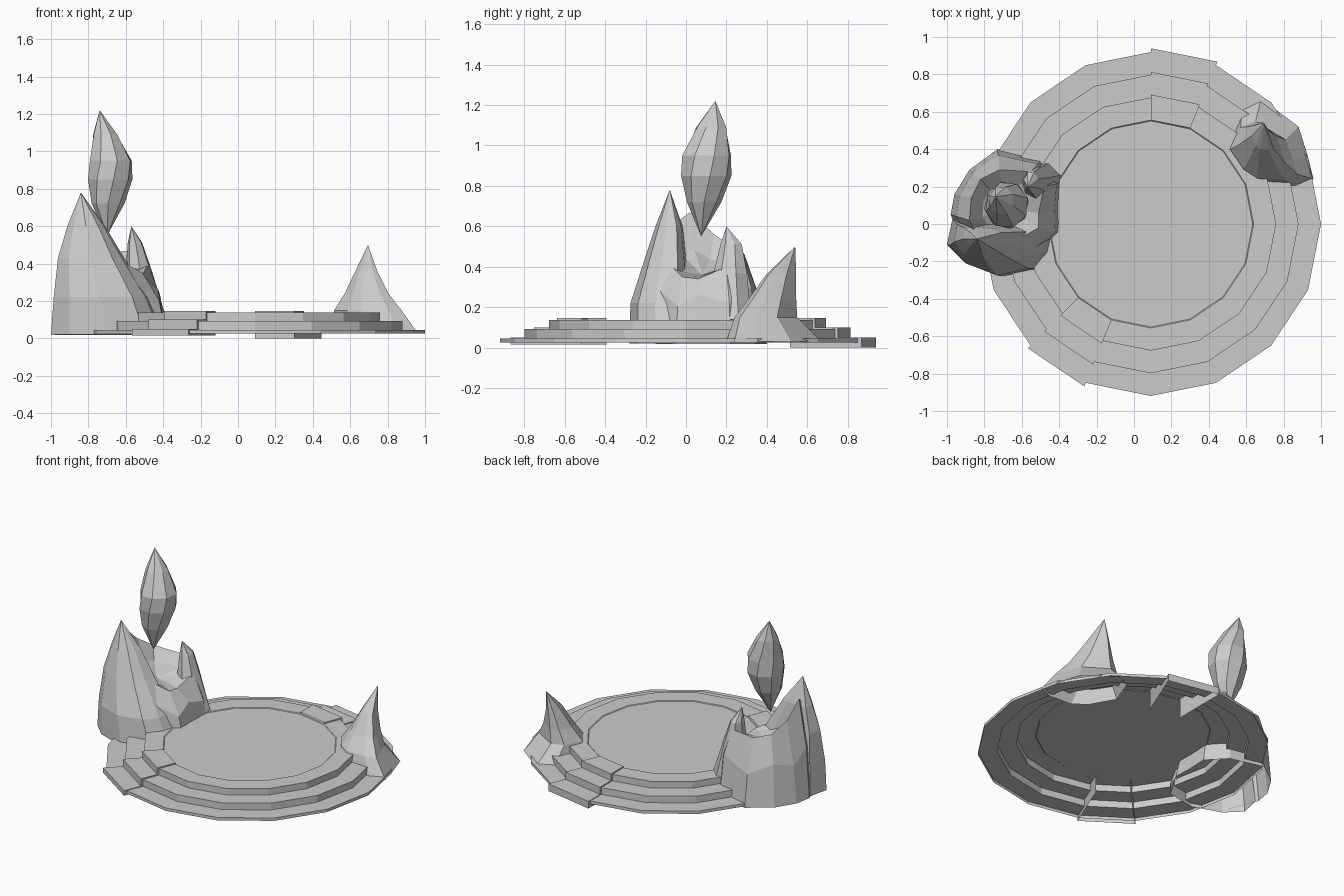
import bpy, math
import bmesh
from mathutils import Vector

if "Cube" in bpy.data.objects:
    bpy.data.objects.remove(bpy.data.objects["Cube"])

CX = 0.09  # platform centre


def make(name, verts, faces):
    me = bpy.data.meshes.new(name)
    me.from_pydata([tuple(v) for v in verts], [], faces)
    bm = bmesh.new()
    bm.from_mesh(me)
    bmesh.ops.recalc_face_normals(bm, faces=bm.faces)
    bm.to_mesh(me)
    bm.free()
    ob = bpy.data.objects.new(name, me)
    bpy.context.collection.objects.link(ob)
    return ob


def loft(name, rings, tip, bottom=None):
    """Join equal-length rings, ending in a tip (and optional bottom point)."""
    n = len(rings[0])
    verts = [Vector(p) for r in rings for p in r]
    faces = []
    for k in range(len(rings) - 1):
        for i in range(n):
            j = (i + 1) % n
            faces.append((k*n + i, k*n + j, (k+1)*n + j, (k+1)*n + i))
    last = (len(rings) - 1) * n
    verts.append(Vector(tip))
    faces += [(last + i, last + (i+1) % n, len(verts) - 1) for i in range(n)]
    if bottom:
        verts.append(Vector(bottom))
        faces += [((i+1) % n, i, len(verts) - 1) for i in range(n)]
    return make(name, verts, faces)


def scaled(outline, c, levels):
    """Copies of an outline: each level is (x, y, z, scale_x, scale_y)."""
    return [[(x + (p[0]-c[0])*sx, y + (p[1]-c[1])*sy, z) for p in outline]
            for x, y, z, sx, sy in levels]


def ngon(n, twist=0.0):
    return [(math.cos(twist + i*math.tau/n), math.sin(twist + i*math.tau/n))
            for i in range(n)]


def polar(r, a, z):
    return (CX + r*math.cos(a), 1.01*r*math.sin(a), z)


# Stepped round platform, 16 sides, open underneath
tiers = [(0.91, 0.025), (0.91, 0.045), (0.79, 0.045), (0.79, 0.092),
         (0.67, 0.092), (0.67, 0.137), (0.55, 0.137), (0.545, 0.133)]
step = math.tau / 16
loft("platform", [[polar(r, i*step, z) for i in range(16)] for r, z in tiers],
     (CX, 0, 0.133))


# Two stair wedges with side walls, each covering one side of the platform
def stair(name, first, bottom):
    loop = [(0.93, bottom), (0.93, 0.05), (0.805, 0.05), (0.805, 0.1),
            (0.685, 0.1), (0.685, 0.146), (0.55, 0.146), (0.55, bottom)]
    m = len(loop)
    verts = [polar(r, first*step, z) for r, z in loop]
    verts += [polar(r, (first+1)*step, z) for r, z in loop]
    faces = [(i, i+1, m+i+1, m+i) for i in range(m - 2)]
    faces += [tuple(range(m)), tuple(range(2*m - 1, m - 1, -1))]
    make(name, verts, faces)


stair("stair_back", 3, 0.0)
stair("stair_front", 10, 0.015)

# Small rock on the right, steep at the back
base = [(0.68, 0.67), (0.58, 0.62), (0.51, 0.44), (0.60, 0.28), (0.69, 0.21),
        (0.87, 0.20), (0.96, 0.24), (0.93, 0.36), (0.88, 0.52)]
loft("right_rock", scaled(base, (0.73, 0.42), [
    (0.73, 0.42, 0.03, 1, 1), (0.69, 0.385, 0.15, 0.8, 0.66),
    (0.685, 0.42, 0.24, 0.52, 0.5), (0.685, 0.465, 0.36, 0.26, 0.32)]),
    (0.695, 0.54, 0.5))

# Tall spire at front left
base = [(-1, -0.11), (-0.9, -0.21), (-0.7, -0.28), (-0.5, -0.24),
        (-0.42, -0.15), (-0.39, -0.03), (-0.52, 0.02), (-0.75, 0.04),
        (-0.97, 0.03)]
spire = loft("tall_spire", scaled(base, (-0.72, -0.11), [
    (-0.72, -0.11, 0.02, 1, 1), (-0.75, -0.115, 0.22, 0.84, 0.94),
    (-0.80, -0.095, 0.43, 0.58, 0.66), (-0.82, -0.08, 0.6, 0.33, 0.42)]),
    (-0.84, -0.08, 0.78), (-0.72, -0.11, 0.02))

# Hollowed rock body: outer wall, uneven rim, sunken floor
foot = [(-0.385, -0.05), (-0.39, 0.07), (-0.385, 0.22), (-0.5, 0.34),
        (-0.73, 0.40), (-0.88, 0.29), (-0.96, 0.16), (-0.98, 0.05),
        (-0.9, -0.15), (-0.5, -0.15)]
rim = [(-0.51, -0.02, 0.35), (-0.51, 0.06, 0.34), (-0.48, 0.2, 0.40),
       (-0.55, 0.28, 0.47), (-0.72, 0.29, 0.46), (-0.82, 0.24, 0.49),
       (-0.87, 0.14, 0.56), (-0.88, 0.02, 0.67), (-0.84, -0.07, 0.6),
       (-0.6, -0.07, 0.40)]
mid = [(f[0]*0.7 + r[0]*0.3, f[1]*0.7 + r[1]*0.3, (0.1, 0.16)[i % 2] + 0.3*r[2])
       for i, (f, r) in enumerate(zip(foot, rim))]
floor = (-0.68, 0.08, 0.36)
inner = [(r[0]*0.65 + floor[0]*0.35, r[1]*0.65 + floor[1]*0.35,
          r[2]*0.4 + floor[2]*0.6) for r in rim]
rock = loft("hollow_rock", [[(x, y, 0.019) for x, y in foot], mid, rim, inner],
            floor, (-0.68, 0.08, 0.019))

# Small spire on the rim
small = loft("small_spire", scaled(ngon(7, 0.3), (0, 0), [
    (-0.50, 0.23, 0.14, 0.112, 0.1), (-0.53, 0.222, 0.37, 0.07, 0.085),
    (-0.55, 0.225, 0.51, 0.04, 0.055)]), (-0.57, 0.2, 0.6), (-0.5, 0.23, 0.14))

# Join the left rock pieces into one skin and open its underside
for part in (spire, small):
    mod = rock.modifiers.new("join", 'BOOLEAN')
    mod.operation = 'UNION'
    mod.solver = 'EXACT'
    mod.object = part
bpy.context.view_layer.update()
dg = bpy.context.evaluated_depsgraph_get()
joined = bpy.data.meshes.new_from_object(rock.evaluated_get(dg))
rock.modifiers.clear()
rock.data = joined
for part in (spire, small):
    bpy.data.objects.remove(part)
bm = bmesh.new()
bm.from_mesh(joined)
under = [f for f in bm.faces if all(v.co.z < 0.025 for v in f.verts)]
bmesh.ops.delete(bm, geom=under, context='FACES')
bm.to_mesh(joined)
bm.free()
rock.name = "left_rock"

# Floating crystal, rings twisted for slanted facets
levels = [(-0.695, 0.09, 0.72, 0.088, 0.085), (-0.683, 0.1, 0.85, 0.12, 0.126),
          (-0.68, 0.102, 0.95, 0.117, 0.126), (-0.71, 0.125, 1.09, 0.068, 0.078)]
rings = [scaled(ngon(8, 0.15*k), (0, 0), [lv])[0] for k, lv in enumerate(levels)]
loft("floating_crystal", rings, (-0.74, 0.145, 1.22), (-0.70, 0.075, 0.55))
